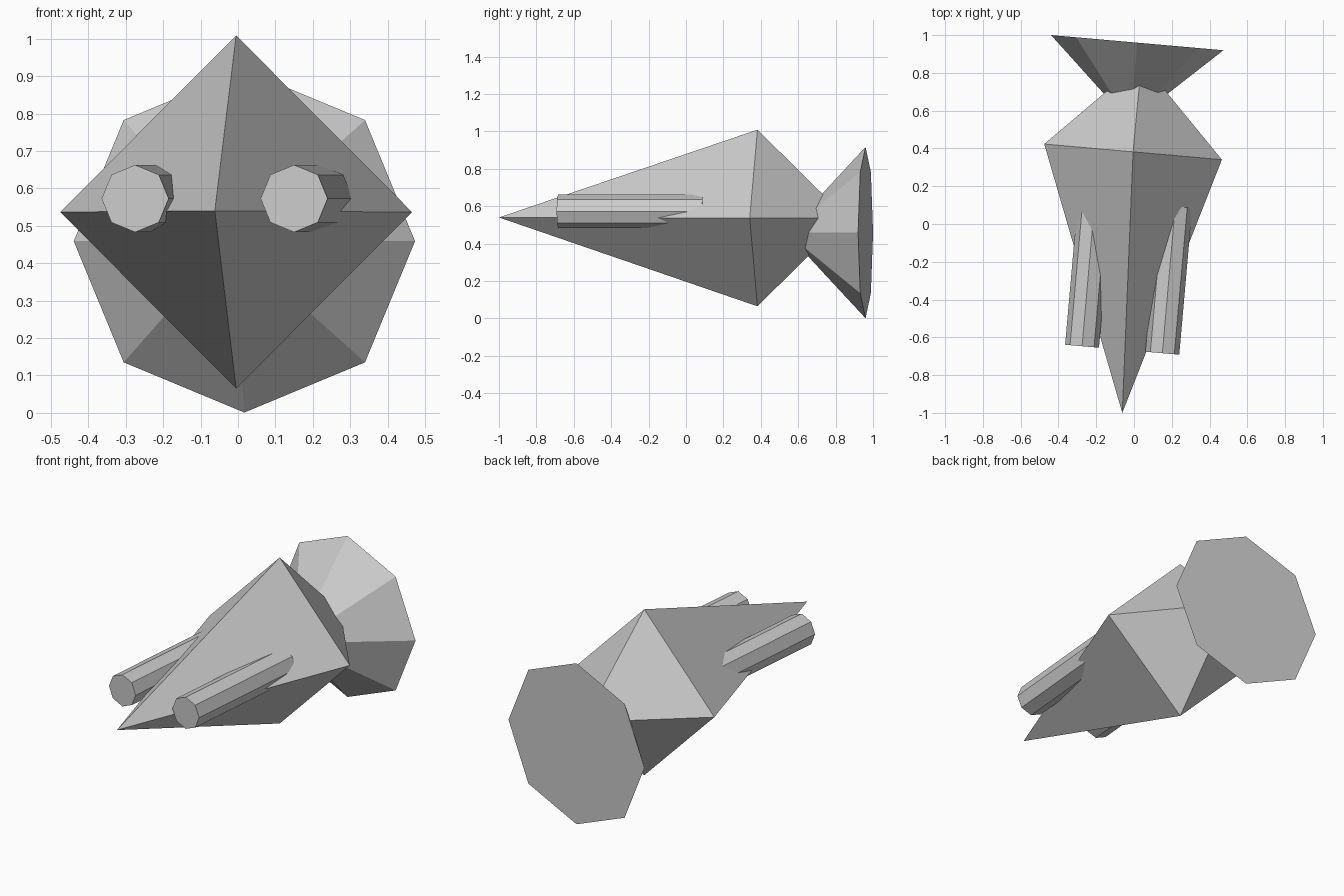
import bpy, bmesh
from math import sin, cos, pi, atan
from mathutils import Vector

if "Cube" in bpy.data.objects:
    bpy.data.objects.remove(bpy.data.objects["Cube"])

SKEW = 0.088                      # slight yaw shared by all parts
across = Vector((1, -SKEW, 0)).normalized()
along = Vector((SKEW, 1, 0)).normalized()
up = Vector((0, 0, 1))


def ring(center, radius, sides):
    """Points of a regular polygon facing along the yawed axis."""
    c = Vector(center)
    return [c + radius * (cos(2 * pi * i / sides) * across + sin(2 * pi * i / sides) * up)
            for i in range(sides)]


def finish(name, bm):
    bmesh.ops.recalc_face_normals(bm, faces=bm.faces)
    mesh = bpy.data.meshes.new(name)
    bm.to_mesh(mesh)
    bm.free()
    obj = bpy.data.objects.new(name, mesh)
    bpy.context.collection.objects.link(obj)
    return obj


def fan(bm, loop, tip):
    """Join a loop of vertices to a single tip."""
    t = bm.verts.new(tip)
    for i, v in enumerate(loop):
        bm.faces.new((v, loop[(i + 1) % len(loop)], t))


# Body: four-sided, long point in front, short point behind
bm = bmesh.new()
loop = [bm.verts.new(p) for p in ring((-0.005, 0.382, 0.537), 0.472, 4)]
fan(bm, loop, (-0.062, -1.0, 0.54))
fan(bm, loop, (0.04, 0.86, 0.537))
finish("body", bm)

# Tail: eight-sided cone flaring backwards with a flat cap
bm = bmesh.new()
loop = [bm.verts.new(p) for p in ring((0.017, 0.96, 0.459), 0.458, 8)]
fan(bm, loop, (-0.02, 0.535, 0.459))
bm.faces.new(loop)
finish("tail_cone", bm)

# Side tubes: eight-sided prisms sunk into the body
for name, start in (("left_tube", (-0.275, -0.647, 0.573)),
                    ("right_tube", (0.150, -0.684, 0.573))):
    bm = bmesh.new()
    front = [bm.verts.new(p) for p in ring(start, 0.09, 8)]
    back = [bm.verts.new(p) for p in ring(Vector(start) + 0.78 * along, 0.09, 8)]
    bm.faces.new(front)
    bm.faces.new(back)
    for i in range(8):
        j = (i + 1) % 8
        bm.faces.new((front[i], front[j], back[j], back[i]))
    finish(name, bm)
